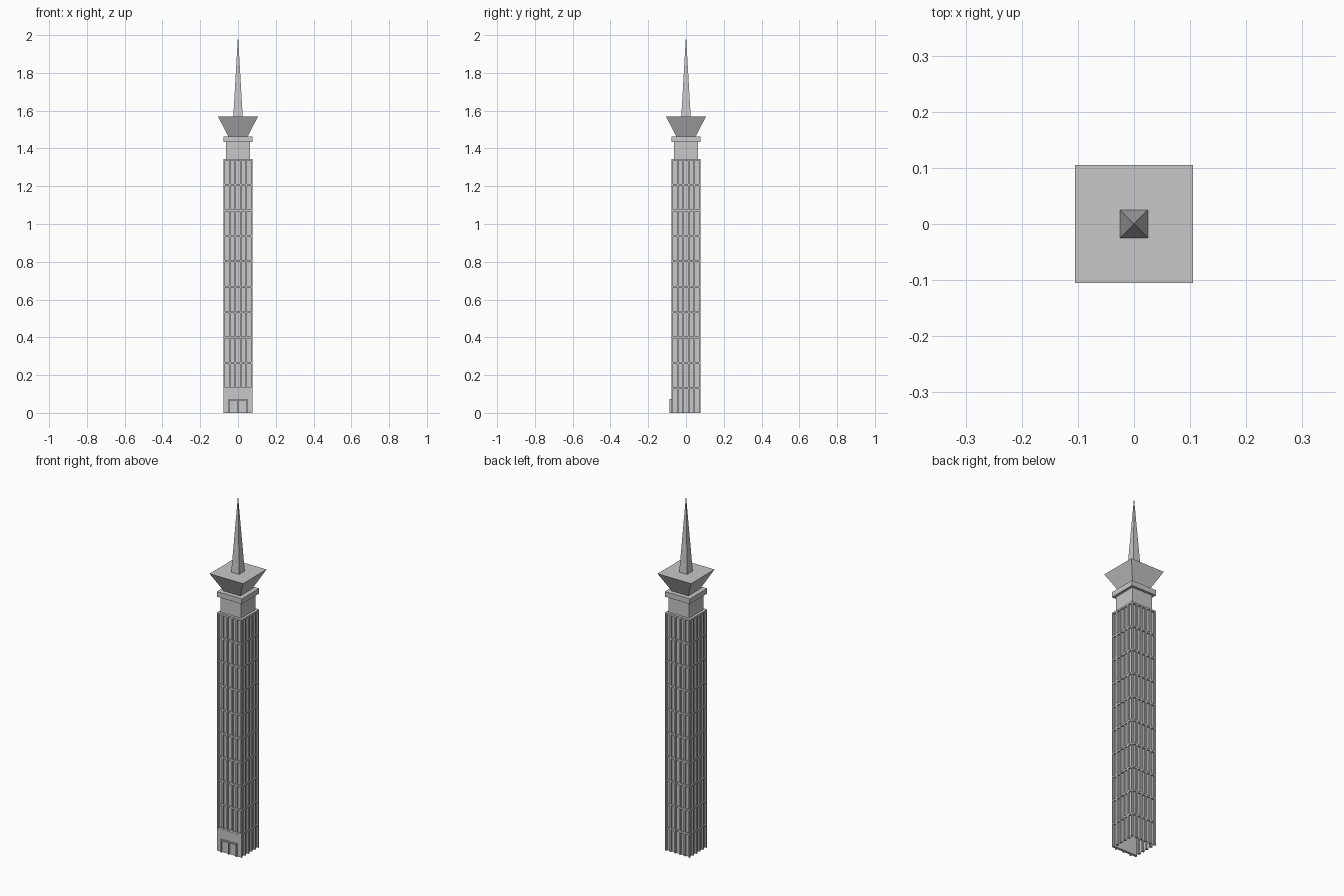
import bpy, bmesh
from math import pi
from mathutils import Matrix, Vector

cube = bpy.data.objects.get("Cube")
if cube:
    bpy.data.objects.remove(cube, do_unlink=True)

stone = bpy.data.materials.new("grey stone")
stone.use_nodes = True
stone.diffuse_color = (0.58, 0.58, 0.58, 1)
bsdf = next(n for n in stone.node_tree.nodes if n.type == "BSDF_PRINCIPLED")
bsdf.inputs["Base Color"].default_value = stone.diffuse_color

HALF = 0.078       # outer half width of the shaft
PANE = 0.069       # half width at the recessed panes
INNER = 0.064      # inner side of the ribs
TOP = 1.345
FLOORS, BAYS = 10, 5
FLOOR = TOP / FLOORS
RIB = 0.009


def finish(bm, name):
    mesh = bpy.data.meshes.new(name)
    bm.to_mesh(mesh)
    bm.free()
    mesh.materials.append(stone)
    obj = bpy.data.objects.new(name, mesh)
    bpy.context.collection.objects.link(obj)
    return obj


def add_box(bm, x0, x1, y0, y1, z0, z1, turn=0):
    size = Matrix.Diagonal((x1 - x0, y1 - y0, z1 - z0, 1))
    place = Matrix.Translation(((x0 + x1) / 2, (y0 + y1) / 2, (z0 + z1) / 2))
    spin = Matrix.Rotation(turn * pi / 2, 4, "Z")
    bmesh.ops.create_cube(bm, size=1, matrix=spin @ place @ size)


def frustum(name, low, high, z0, z1, open_base=False):
    """Square block that can taper; high = 0 gives a point."""
    bm = bmesh.new()
    s = 2 ** 0.5
    bmesh.ops.create_cone(
        bm, cap_ends=True, segments=4, radius1=low * s, radius2=high * s, depth=z1 - z0,
        matrix=Matrix.Translation((0, 0, (z0 + z1) / 2)) @ Matrix.Rotation(pi / 4, 4, "Z"))
    bmesh.ops.remove_doubles(bm, verts=bm.verts, dist=1e-5)
    if open_base:
        base = [f for f in bm.faces if f.normal.dot(Vector((0, 0, 1))) < -0.9]
        bmesh.ops.delete(bm, geom=base, context="FACES_ONLY")
    return finish(bm, name)


# Recessed window walls, hollow and open underneath
frustum("window_walls", PANE, PANE, 0, TOP - 0.004, open_base=True)

# Upright ribs on four sides; the front ones begin above the entrance floor
bm = bmesh.new()
pitch = (2 * HALF - RIB) / BAYS
for side in range(4):
    for i in range(BAYS):
        x = -HALF + i * pitch
        corner = i == 0
        start = FLOOR if side == 0 and not corner else 0
        add_box(bm, x, x + RIB, -HALF, -HALF + RIB if corner else -INNER, start, TOP, side)
finish(bm, "window_ribs")

# Floor bands, set very slightly behind the ribs
bm = bmesh.new()
for side in range(4):
    for i in range(1, FLOORS + 1):
        z = i * FLOOR
        add_box(bm, -HALF + RIB, HALF - RIB, -HALF + 0.001, -INNER, z - RIB, z, side)
finish(bm, "floor_bands")

# Roof slab of the shaft
frustum("shaft_roof", HALF, HALF, TOP - RIB, TOP)

# Plain entrance wall with a framed double doorway
bm = bmesh.new()
add_box(bm, -HALF + RIB, HALF - RIB, -HALF, -INNER, 0, FLOOR - RIB)
finish(bm, "entrance_wall")

bm = bmesh.new()
for x in (-0.05, -0.003, 0.044):
    add_box(bm, x, x + 0.006, -0.087, -HALF + 0.002, 0, 0.066)
add_box(bm, -0.05, 0.05, -0.087, -HALF + 0.002, 0.066, 0.073)
finish(bm, "door_frame")

# Neck, collar, flared crown and spire
frustum("neck", 0.0635, 0.0635, TOP, 1.435)
frustum("collar", HALF, HALF, 1.435, 1.464)
frustum("crown", 0.052, 0.105, 1.464, 1.568)
frustum("spire", 0.025, 0, 1.568, 2.0)
